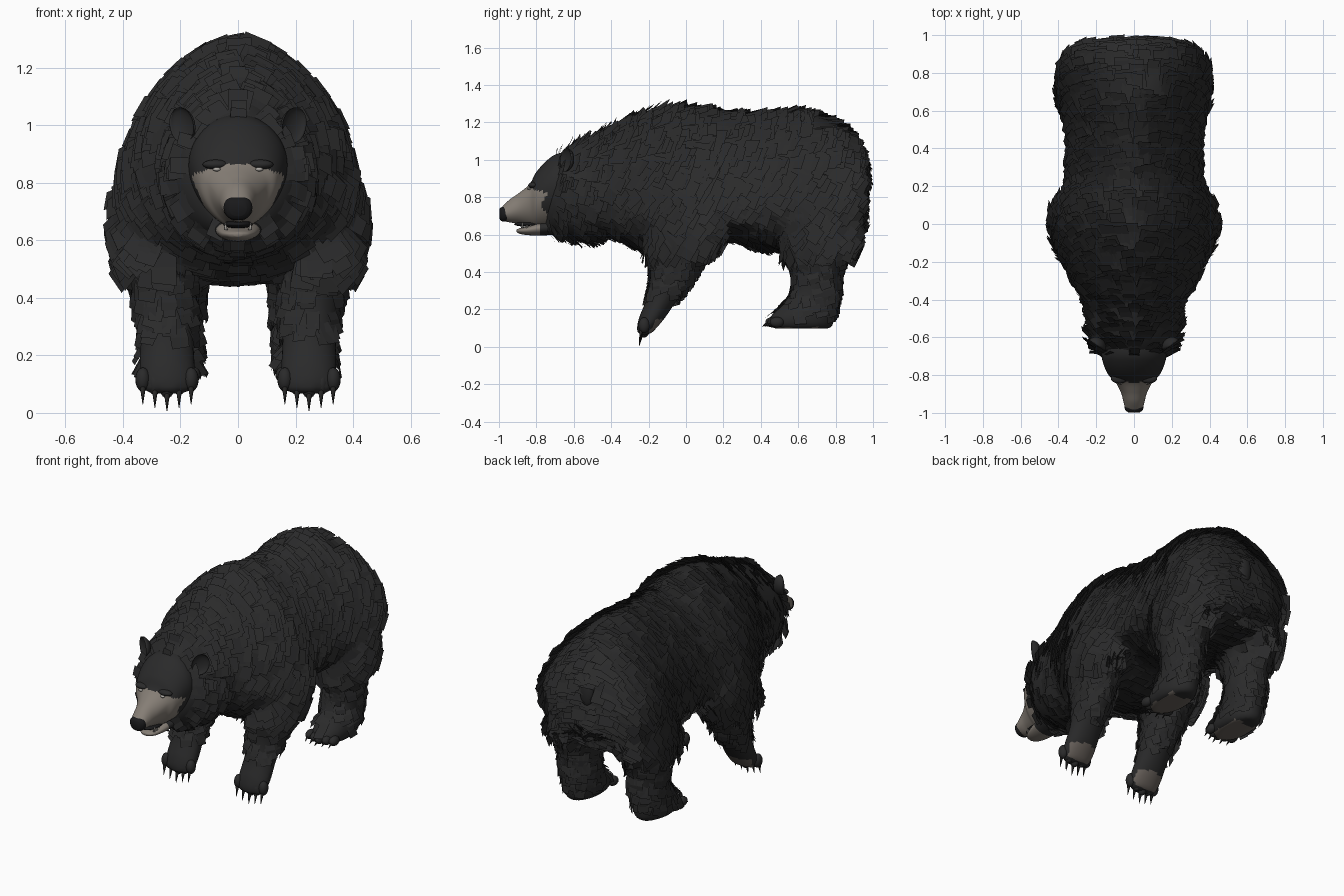
import bpy, bmesh, math, random
from mathutils import Vector, Matrix

if "Cube" in bpy.data.objects:
    bpy.data.objects.remove(bpy.data.objects["Cube"])

random.seed(4)
V = Vector


def material(name, rgb):
    m = bpy.data.materials.new(name)
    m.diffuse_color = (*rgb, 1)
    m.use_nodes = True
    m.node_tree.nodes["Principled BSDF"].inputs["Base Color"].default_value = m.diffuse_color
    return m


FUR = material("charcoal fur", (0.023, 0.023, 0.0235))
TAN = material("tan muzzle", (0.235, 0.207, 0.178))
NOSE = material("black nose", (0.010, 0.010, 0.011))
PAD = material("paw pad", (0.14, 0.12, 0.105))
CLAW = material("dark claw", (0.018, 0.0175, 0.017))
PALE = material("pale eye and teeth", (0.42, 0.40, 0.37))


def finish(name, bm, mats, smooth=True):
    me = bpy.data.meshes.new(name)
    bm.to_mesh(me)
    bm.free()
    for m in mats:
        me.materials.append(m)
    for p in me.polygons:
        p.use_smooth = smooth
    ob = bpy.data.objects.new(name, me)
    bpy.context.collection.objects.link(ob)
    return ob


def resample(rows, k):
    # smooth interpolation between the given sections
    out, n = [], len(rows)
    for i in range(n - 1):
        a, b, c, d = rows[max(i - 1, 0)], rows[i], rows[i + 1], rows[min(i + 2, n - 1)]
        for j in range(k):
            t = j / k
            out.append([0.5 * (2 * q + (r - p) * t + (2 * p - 5 * q + 4 * r - s) * t * t
                               + (3 * q - p - 3 * r + s) * t ** 3) for p, q, r, s in zip(a, b, c, d)])
    return out + [list(rows[-1])]


def egg(row, a, top=1.0, low=1.0):
    # upright egg section: y, half width, bottom, widest height, top
    y, hw, zb, zm, zt = row
    s, c = math.sin(a), math.cos(a)
    c = math.copysign(abs(c) ** (top if s > 0 else low), c)
    return V((hw * c, y, zm + s * ((zt - zm) if s > 0 else (zm - zb))))


def barrel(row, a):
    return egg(row, a, top=1.3)


def wedge(row, a):
    return egg(row, a, low=1.35)


def oval(row, a):
    # level oval section: z, x, y, x radius, y radius
    z, x, y, rx, ry = row
    return V((x + rx * math.cos(a), y + ry * math.sin(a), z))


def loft(bm, rows, section, k=4, n=32, flip=1):
    rings = []
    for row in resample(rows, k):
        pts = [section(row, 2 * math.pi * i / n) for i in range(n)]
        rings.append([bm.verts.new((p.x * flip, p.y, p.z)) for p in pts])
    faces = [bm.faces.new(rings[0]), bm.faces.new(rings[-1])]
    for r, s in zip(rings, rings[1:]):
        faces += [bm.faces.new((r[i], r[(i + 1) % n], s[(i + 1) % n], s[i])) for i in range(n)]
    bmesh.ops.recalc_face_normals(bm, faces=faces)


def ball(bm, c, r):
    m = Matrix.Translation(c) @ Matrix.Diagonal((*r, 1))
    return bmesh.ops.create_uvsphere(bm, u_segments=16, v_segments=10, radius=1, matrix=m)["verts"]


def spike(bm, a, b, r):
    a, b = V(a), V(b)
    d = b - a
    m = Matrix.Translation((a + b) / 2) @ d.to_track_quat('Z', 'Y').to_matrix().to_4x4()
    bmesh.ops.create_cone(bm, cap_ends=True, segments=8, radius1=r, radius2=0.001, depth=d.length, matrix=m)


# body: torso and legs lofted, then fused into one skin
TORSO = [(-.75, .11, .62, .78, .93), (-.70, .18, .60, .79, 1.01), (-.62, .23, .575, .80, 1.08),
         (-.52, .245, .56, .80, 1.13), (-.42, .255, .585, .82, 1.17), (-.30, .31, .55, .80, 1.22),
         (-.18, .365, .50, .75, 1.265), (-.06, .40, .48, .73, 1.285), (.05, .39, .50, .73, 1.28),
         (.2, .35, .57, .76, 1.25), (.4, .34, .53, .76, 1.25), (.6, .36, .52, .76, 1.26),
         (.75, .385, .52, .77, 1.22), (.86, .36, .55, .80, 1.15), (.92, .29, .62, .85, 1.06),
         (.95, .15, .75, .88, .98)]
FORELEG = [(.85, .24, 0, .14, .2), (.7, .275, 0, .15, .2), (.55, .27, -.03, .145, .19),
           (.45, .26, -.05, .12, .145), (.35, .25, -.08, .105, .115), (.25, .247, -.13, .095, .085),
           (.15, .245, -.185, .1, .07), (.09, .245, -.215, .093, .048), (.065, .245, -.225, .075, .035)]
HINDLEG = [(.8, .22, .69, .15, .22), (.6, .235, .705, .155, .205), (.5, .235, .695, .145, .18),
           (.4, .235, .70, .118, .135), (.3, .23, .695, .11, .13), (.22, .235, .66, .105, .15),
           (.16, .235, .62, .108, .175), (.115, .235, .615, .1, .175), (.097, .235, .62, .08, .15)]
bm = bmesh.new()
loft(bm, TORSO, barrel)
for side in (1, -1):
    loft(bm, FORELEG, oval, flip=side)
    loft(bm, HINDLEG, oval, flip=side)
body = finish("body", bm, [FUR, PAD])
rm = body.modifiers.new("fuse", 'REMESH')
rm.mode, rm.voxel_size = 'VOXEL', 0.02
sm = body.modifiers.new("soften", 'SMOOTH')
sm.factor, sm.iterations = 0.5, 5
skin = bpy.data.meshes.new_from_object(body.evaluated_get(bpy.context.evaluated_depsgraph_get()))
body.modifiers.clear()
body.data = skin
for p in skin.polygons:
    p.use_smooth = True
    c, n = p.center, p.normal
    front_pad = c.y < .1 and c.z < .15 and n.y > .5
    hind_pad = .46 < c.y < .7 and c.z < .13 and n.z < -.75 and abs(abs(c.x) - .235) < .075
    p.material_index = 1 if front_pad or hind_pad else 0

# shaggy coat: overlapping flat tufts following the lie of the hair
bm = bmesh.new()
polys = list(skin.polygons)
for p in random.choices(polys, weights=[q.area for q in polys], k=3300):
    c, n = p.center.copy(), p.normal.copy()
    if c.z < (.27 if c.y < .2 else .17) or (c.y < -.7 and c.z > .68):
        continue
    leg = c.z < .5 and n.z > -.7
    if leg:
        flow = V((0, .25, -1))
    elif c.y < -.4:
        flow = V((c.x * 1.2, 1, (c.z - .85) * .8 - .25))
    else:
        flow = V((0, 1, -.75 * (1 - abs(n.z))))
    flow += V([random.uniform(-.08, .08) for _ in range(3)])
    flow -= n * flow.dot(n)
    if flow.length < .05:
        flow = V((0, 0, -1)) + n * n.z
    flow.normalize()
    across = flow.cross(n).normalized()
    small = leg or c.y < -.4
    w = random.uniform(.022, .036) if small else random.uniform(.032, .052)
    ln = random.uniform(.06, .085) if small else random.uniform(.09, .14)
    lift = random.uniform(.008, .02) if leg else random.uniform(.018, .036)
    pts = []
    for t, h, k in ((-.3, -.004, 1), (.25, .010, 1), (.7, lift, .95)):
        for s in (-1, 1):
            jag = random.uniform(-.08, .08) if t > .5 else 0
            pts.append(bm.verts.new(c + flow * ln * (t + jag) + n * h + across * s * w * k))
    for i in (0, 2):
        bm.faces.new((pts[i], pts[i + 2], pts[i + 3], pts[i + 1]))
finish("fur_tufts", bm, [FUR], smooth=False)

# head: dark skull flowing into a tan muzzle
HEAD = [(-.58, .16, .65, .85, 1.04), (-.68, .172, .64, .86, 1.035), (-.74, .162, .635, .85, 1.0),
        (-.80, .135, .635, .82, .935), (-.835, .1, .645, .79, .872), (-.89, .07, .66, .75, .825),
        (-.94, .056, .665, .725, .79), (-.975, .046, .675, .715, .757), (-.99, .025, .69, .715, .74)]
bm = bmesh.new()
loft(bm, HEAD, wedge, k=8, n=64)
for f in bm.faces:
    c = f.calc_center_median()
    x = abs(c.x)
    brow = .865 - .3 * max(0, x - .04)
    f.material_index = int(c.z < brow and c.y < -.73 and x < .085 + .42 * (c.z - .64))
finish("head", bm, [FUR, TAN])

# lower jaw and mouth lining
bm = bmesh.new()
loft(bm, [(-.70, .085, .60, .64, .68), (-.78, .076, .595, .635, .668), (-.85, .06, .598, .625, .645),
          (-.89, .04, .605, .622, .634), (-.905, .015, .613, .622, .628)], egg)
for f in bm.faces:
    f.material_index = int(f.calc_center_median().y > -.77)
finish("lower_jaw", bm, [TAN, FUR])
bm = bmesh.new()
ball(bm, (0, -.835, .656), (.052, .085, .014))
finish("mouth_lining", bm, [NOSE])
bm = bmesh.new()
for s in (1, -1):
    for y, h in ((-.875, .022), (-.85, .014), (-.83, .014)):
        spike(bm, (s * .042, y, .636), (s * .045, y, .642 + h), .007)
finish("teeth", bm, [PALE])

# nose: squared pad on the muzzle tip
bm = bmesh.new()
loft(bm, [(-.935, .044, .69, .72, .752), (-.965, .05, .672, .715, .752), (-.985, .046, .672, .715, .748),
          (-.997, .03, .685, .715, .738)], lambda r, a: egg(r, a, .6, .8))
finish("nose", bm, [NOSE])

for side, tag in ((1, "left"), (-1, "right")):
    # eye with dark lid
    bm = bmesh.new()
    ball(bm, (side * .074, -.838, .847), (.014, .012, .007))
    finish(tag + "_eye", bm, [PALE])
    bm = bmesh.new()
    ball(bm, (side * .078, -.818, .864), (.045, .026, .017))
    finish(tag + "_eyelid", bm, [FUR])
    # cupped ear
    bm = bmesh.new()
    for v in ball(bm, (0, 0, 0), (.05, .045, .064)):
        if v.co.y < 0:
            v.co.y *= -.5
        v.co.y -= .015
    bmesh.ops.transform(bm, verts=bm.verts, matrix=Matrix.Translation((side * .188, -.632, 1.0))
                        @ Matrix.Rotation(side * .6, 4, 'Z') @ Matrix.Rotation(side * .3, 4, 'Y'))
    bmesh.ops.recalc_face_normals(bm, faces=bm.faces)
    finish(tag + "_ear", bm, [FUR])
    # toes and claws of both paws
    toes, claws = bmesh.new(), bmesh.new()
    for i in range(5):
        k = abs(i - 2)
        x = side * (.247 + (i - 2) * .042)
        z = .092 + .012 * k
        ball(toes, (x, -.224, z), (.026, .03, .042))
        spike(claws, (x, -.236, z - .015), (x, -.25, z - .086), .012)
        x = side * (.235 + (i - 2) * .04)
        y = .462 + .012 * k
        ball(toes, (x, y, .132), (.025, .038, .028))
        spike(claws, (x, y - .02, .132), (x, y - .055, .108), .01)
    finish(tag + "_toes", toes, [FUR])
    finish(tag + "_claws", claws, [CLAW])

# short tail
bm = bmesh.new()
ball(bm, (0, .962, .9), (.045, .026, .09))
finish("tail", bm, [FUR])
